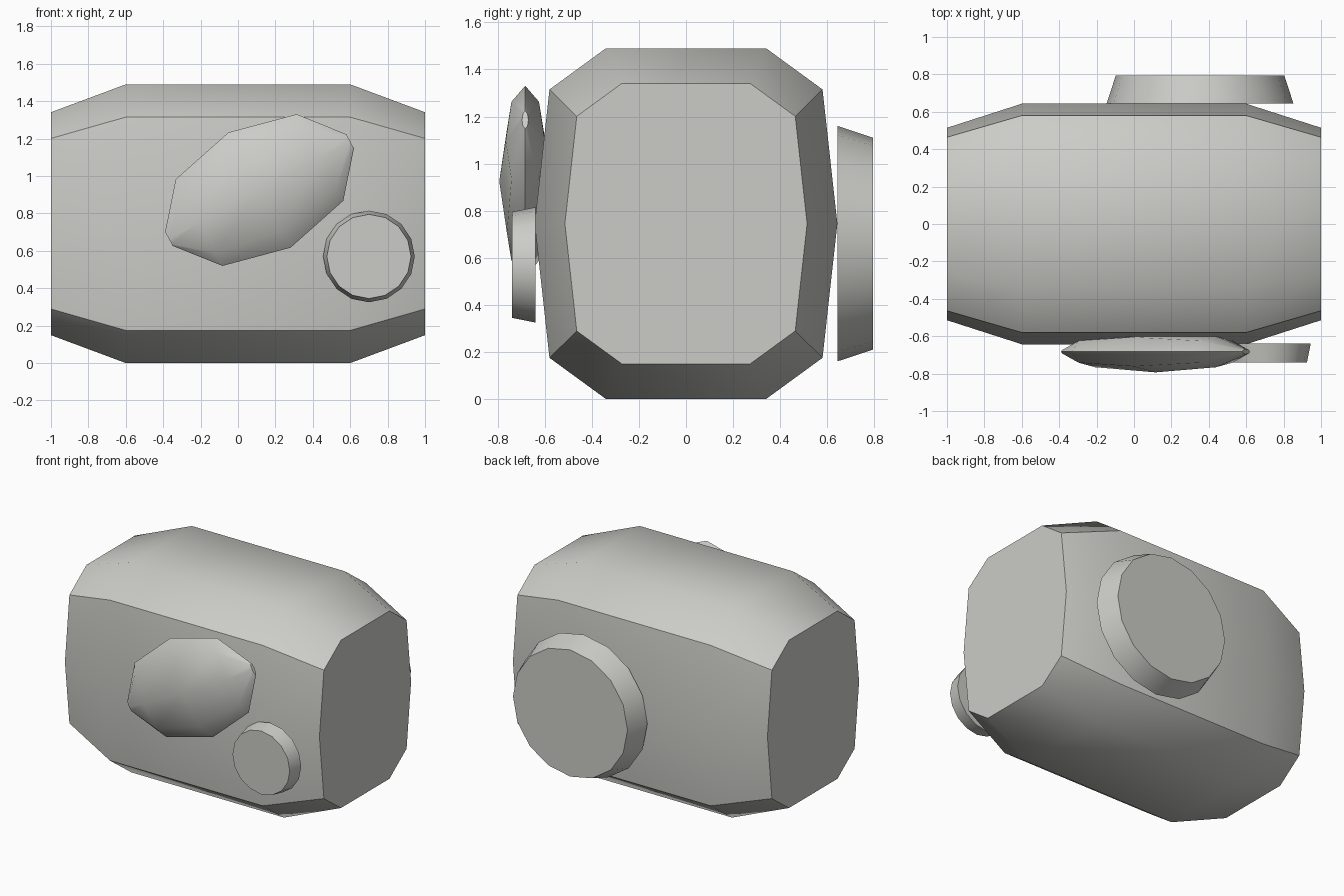
import bpy, bmesh, math
from mathutils import Matrix, Vector

if "Cube" in bpy.data.objects:
    bpy.data.objects.remove(bpy.data.objects["Cube"])

grey = bpy.data.materials.new("warm_grey")
grey.diffuse_color = (0.6, 0.6, 0.57, 1)
grey.use_nodes = True
grey.node_tree.nodes["Principled BSDF"].inputs["Base Color"].default_value = grey.diffuse_color


def loft(name, rings):
    """Bridge equal-length point rings and cap both ends."""
    bm = bmesh.new()
    rows = [[bm.verts.new(p) for p in ring] for ring in rings]
    n = len(rows[0])
    for a, b in zip(rows, rows[1:]):
        for i in range(n):
            j = (i + 1) % n
            bm.faces.new((a[i], a[j], b[j], b[i]))
    bm.faces.new(rows[0])
    bm.faces.new(rows[-1])
    bmesh.ops.recalc_face_normals(bm, faces=bm.faces)
    me = bpy.data.meshes.new(name)
    bm.to_mesh(me)
    bm.free()
    me.materials.append(grey)
    ob = bpy.data.objects.new(name, me)
    bpy.context.collection.objects.link(ob)
    bpy.ops.object.select_all(action='DESELECT')
    ob.select_set(True)
    bpy.context.view_layer.objects.active = ob
    bpy.ops.object.shade_smooth_by_angle(angle=math.radians(40))
    return ob


def disc(name, x, z, y0, r0, y1, r1, n=16):
    """Tapered round plate facing along y."""
    angles = [2 * math.pi * i / n for i in range(n)]
    loft(name, [[(x + r * math.cos(a), y, z + r * math.sin(a)) for a in angles]
                for y, r in ((y0, r0), (y1, r1))])


# Body: ten-sided section, shrunk at both ends
MID = 0.745
half = [(0.34, 0.745), (0.58, 0.57), (0.643, 0), (0.58, -0.57), (0.34, -0.745)]
section = half + [(-y, z) for y, z in reversed(half)]
loft("body", [[(x, y * s, MID + z * s) for y, z in section]
              for x, s in ((-1, 0.8), (-0.6, 1), (0.6, 1), (1, 0.8))])

# Front bulge: flattened eight-sided spindle, tilted
tilt = Matrix.Translation((0.115, -0.683, 0.925)) @ Matrix.Rotation(math.radians(-28.3), 4, 'Y')
loft("front_bulge", [[tilt @ Vector((u, 0.315 * r * math.sin(k * math.pi / 4), r * math.cos(k * math.pi / 4)))
                      for k in range(8)]
                     for u, r in ((-0.55, 0.043), (-0.367, 0.263), (0, 0.35), (0.367, 0.263), (0.55, 0.043))])

# Round plates on the front and back
disc("front_button", 0.70, 0.57, -0.64, 0.245, -0.74, 0.225)
disc("back_plate", 0.353, 0.66, 0.643, 0.5, 0.795, 0.45)
